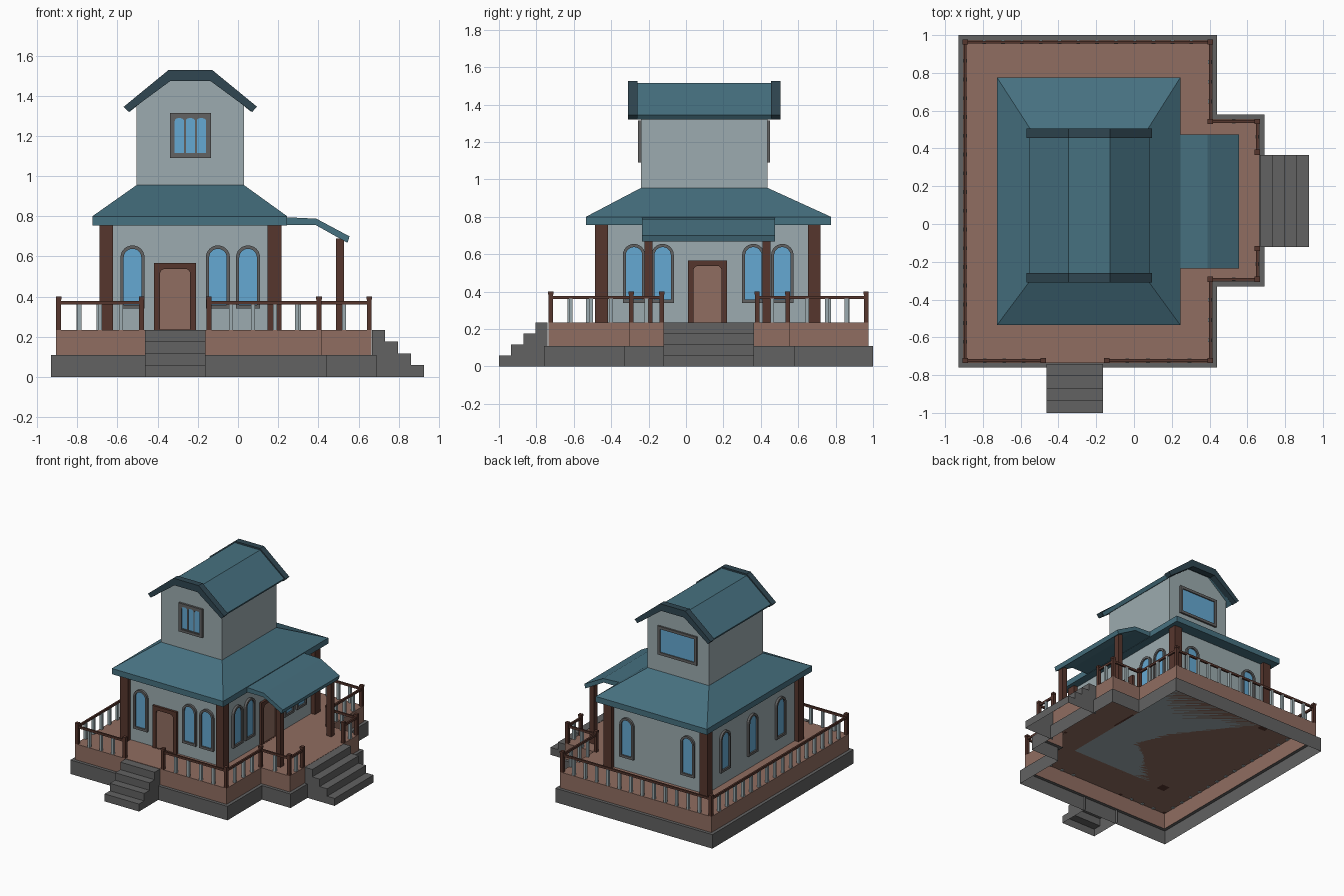
import bpy, bmesh, math
from mathutils import Vector

cube = bpy.data.objects.get("Cube")
if cube:
    bpy.data.objects.remove(cube, do_unlink=True)


def material(name, code):
    lin = [(int(code[i:i + 2], 16) / 255) ** 2.2 for i in (0, 2, 4)] + [1]
    m = bpy.data.materials.new(name)
    m.use_nodes = True
    m.diffuse_color = lin
    bsdf = m.node_tree.nodes["Principled BSDF"]
    bsdf.inputs["Base Color"].default_value = lin
    bsdf.inputs["Roughness"].default_value = 0.9
    return m


STONE = material("grey stone", "626262")
DECK = material("tan wood", "8f6d61")
WOOD = material("dark wood", "573931")
WALL = material("pale wall", "9baaae")
ROOF = material("teal roof", "48707f")
TRIM = material("dark slate trim", "334852")
GLASS = material("blue glass", "65a7d1")


def finish(name, bm, *mats):
    bmesh.ops.remove_doubles(bm, verts=bm.verts, dist=0.0001)
    bmesh.ops.recalc_face_normals(bm, faces=bm.faces)
    me = bpy.data.meshes.new(name)
    bm.to_mesh(me)
    bm.free()
    for m in mats:
        me.materials.append(m)
    ob = bpy.data.objects.new(name, me)
    bpy.context.collection.objects.link(ob)
    return ob


def bridge(bm, a, b):
    n = len(a)
    for i in range(n):
        j = (i + 1) % n
        bm.faces.new((a[i], a[j], b[j], b[i]))


def loft(name, rings, mat, bottom=True, top=True):
    """Join closed loops of 3D points, with optional end caps."""
    bm = bmesh.new()
    loops = [[bm.verts.new(p) for p in ring] for ring in rings]
    for a, b in zip(loops, loops[1:]):
        bridge(bm, a, b)
    if bottom:
        bm.faces.new(loops[0])
    if top:
        bm.faces.new(loops[-1])
    return finish(name, bm, mat)


def flat(pts, z):
    return [(x, y, z) for x, y in pts]


def rect(x0, x1, y0, y1):
    return [(x0, y0), (x1, y0), (x1, y1), (x0, y1)]


def box(name, x0, x1, y0, y1, z0, z1, mat):
    r = rect(x0, x1, y0, y1)
    return loft(name, [flat(r, z0), flat(r, z1)], mat)


def along_y(name, pts, y0, y1, mat):
    """Extrude an x-z profile along y."""
    return loft(name, [[(x, y, z) for x, z in pts] for y in (y0, y1)], mat)


# Stone base and hollow deck share one stepped outline
def plan(i):
    x0, x1, x2 = -0.93 + i, 0.44 - i, 0.69 - i
    y0, y1, y2, y3 = -0.76 + i, -0.33 + i, 0.58 - i, 1 - i
    return [(x0, y0), (x1, y0), (x1, y1), (x2, y1),
            (x2, y2), (x1, y2), (x1, y3), (x0, y3)]


FLOOR, STEP = 0.235, 0.11
loft("stone_base", [flat(plan(0), 0), flat(plan(0), STEP), flat(plan(0.025), STEP)],
     STONE, False, False)
loft("deck", [flat(plan(0.025), STEP), flat(plan(0.025), FLOOR)], DECK, False, True)


# Stairs: open-bottomed flights running outward along local -y
def stairs(name, width, loc, angle):
    bm = bmesh.new()
    prof = [(0, FLOOR)]
    for i in range(4):
        y = -0.065 * (i + 1)
        prof += [(y, FLOOR * (4 - i) / 4), (y, FLOOR * (3 - i) / 4)]
    sides = [[bm.verts.new((s * width / 2, y, z)) for y, z in prof] for s in (-1, 1)]
    for i in range(len(prof) - 1):
        bm.faces.new((sides[0][i], sides[0][i + 1], sides[1][i + 1], sides[1][i]))
    for s, vs in zip((-1, 1), sides):
        bm.faces.new(vs + [bm.verts.new((s * width / 2, 0, 0))])
    ob = finish(name, bm, STONE)
    ob.location, ob.rotation_euler.z = loc, angle


RIGHT, BACK = math.pi / 2, math.pi
stairs("front_stairs", 0.30, (-0.313, -0.74, 0), 0)
stairs("side_stairs", 0.485, (0.667, 0.122, 0), RIGHT)


# Railings: corner posts, top rail and evenly spaced balusters
def railing(name, path):
    for x, y in path:
        box(name + "_post", x - .012, x + .012, y - .012, y + .012, FLOOR, 0.39, WOOD)
        box(name + "_cap", x - .014, x + .014, y - .014, y + .014, 0.385, 0.4, WOOD)
    for a, b in zip(path, path[1:]):
        a, b = Vector(a), Vector(b)
        lo = [min(a[k], b[k]) - 0.007 for k in (0, 1)]
        hi = [max(a[k], b[k]) + 0.007 for k in (0, 1)]
        box(name + "_rail", lo[0], hi[0], lo[1], hi[1], 0.36, 0.377, WOOD)
        n = max(2, round((b - a).length / 0.1))
        for i in range(1, n):
            p = a.lerp(b, i / n)
            box(name + "_baluster", p.x - .01, p.x + .01, p.y - .01, p.y + .01,
                FLOOR - 0.005, 0.362, WALL)


c = plan(0.037)
railing("back_railing", [(-0.48, c[0][1]), c[0], c[7], c[6], c[5], c[4], (c[4][0], 0.38)])
railing("front_railing", [(-0.145, c[1][1]), c[1], c[2], c[3], (c[3][0], -0.13)])

# House body with corner posts
X0, X1, Y0, Y1 = -0.655, 0.182, -0.452, 0.685
box("lower_walls", X0, X1, Y0, Y1, FLOOR, 0.77, WALL)
for x in (X0, X1):
    for y in (Y0, Y1):
        box("corner_post", x - .034, x + .034, y - .034, y + .034, FLOOR, 0.765, WOOD)

# Skirt roof around the tower
eave = rect(-0.725, 0.245, -0.535, 0.775)
tower = rect(-0.505, 0.03, -0.24, 0.435)
loft("skirt_roof", [flat(eave, 0.755), flat(eave, 0.8), flat(tower, 0.955)], ROOF)

# Side porch roof and posts
along_y("porch_roof", [(0.1, 0.795), (0.245, 0.795), (0.39, 0.788), (0.555, 0.7),
                       (0.545, 0.668), (0.385, 0.757), (0.1, 0.757)], -0.235, 0.475, ROOF)
for y in (-0.2, 0.43):
    box("porch_post", 0.487, 0.527, y - .022, y + .022, FLOOR, 0.69, WOOD)


# Tower and gambrel roof, symmetric about the tower centre
def gambrel(half):
    cx = -0.237
    return [(cx - x, z) for x, z in half] + [(cx + x, z) for x, z in reversed(half)]


along_y("tower_walls", gambrel([(0.267, 0.9), (0.267, 1.36), (0.11, 1.492)]),
        -0.24, 0.435, WALL)


def roof_slab(name, y0, y1, grow, mat):
    outer = gambrel([(0.32 + grow, 1.345), (0.11, 1.515 + grow)])
    inner = gambrel([(0.302 + grow / 2, 1.32), (0.1, 1.485 - grow)])
    along_y(name, outer + inner[::-1], y0, y1, mat)


roof_slab("tower_roof", -0.27, 0.465, 0, ROOF)
roof_slab("front_barge_board", -0.31, -0.26, 0.012, TRIM)
roof_slab("back_barge_board", 0.455, 0.505, 0.012, TRIM)


# Framed openings: local x across, z up, outward is -y
def outline(w, z0, z1, r):
    pts = [(-w / 2, z0), (w / 2, z0)]
    for side, start in ((1, 0), (-1, math.pi / 2)):
        for i in range(7):
            a = start + i * math.pi / 12
            pts.append((side * (w / 2 - r) + r * math.cos(a), z1 - r + r * math.sin(a)))
    return pts


def opening(name, outer, inner, loc, angle, frame, pane, depth=0.018, pane_depth=0.006):
    bm = bmesh.new()
    loops = [[bm.verts.new((x, -d, z)) for x, z in pts] for pts, d in
             ((outer, 0), (outer, depth), (inner, depth), (inner, pane_depth))]
    for a, b in zip(loops, loops[1:]):
        bridge(bm, a, b)
    bm.faces.new(loops[-1]).material_index = 1
    ob = finish(name, bm, frame, pane)
    ob.location, ob.rotation_euler.z = (*loc, 0), angle


places = [((x, Y0), 0) for x in (-0.525, -0.1, 0.05)]
places += [((X1, y), RIGHT) for y in (-0.278, -0.125, 0.36, 0.515)]
places += [((x, Y1), BACK) for x in (-0.5, 0.03)]
places += [((X0, y), -RIGHT) for y in (-0.23, 0.117, 0.46)]
for loc, angle in places:
    opening("arched_window", outline(0.12, 0.34, 0.655, 0.06),
            outline(0.088, 0.358, 0.638, 0.044), loc, angle, STONE, GLASS)

for name, loc, angle in (("front_door", (-0.313, Y0), 0), ("side_door", (X1, 0.115), RIGHT)):
    opening(name, outline(0.21, FLOOR, 0.567, 0), outline(0.15, FLOOR + 0.001, 0.538, 0.025),
            loc, angle, WOOD, DECK)

# Tower windows: three narrow panes in front, one wide pane behind
opening("tower_front_window", outline(0.205, 1.09, 1.315, 0), outline(0.165, 1.11, 1.295, 0),
        (-0.237, -0.24), 0, STONE, GLASS, 0.016, 0.002)
for k in (-1, 0, 1):
    opening("tower_pane", outline(0.055, 1.11, 1.295, 0), outline(0.046, 1.116, 1.288, 0.015),
            (-0.237 + k * 0.055, -0.24), 0, STONE, GLASS, 0.011, 0.006)
opening("tower_back_window", outline(0.34, 1.09, 1.315, 0), outline(0.298, 1.111, 1.294, 0),
        (-0.237, 0.435), BACK, STONE, GLASS, 0.014)
